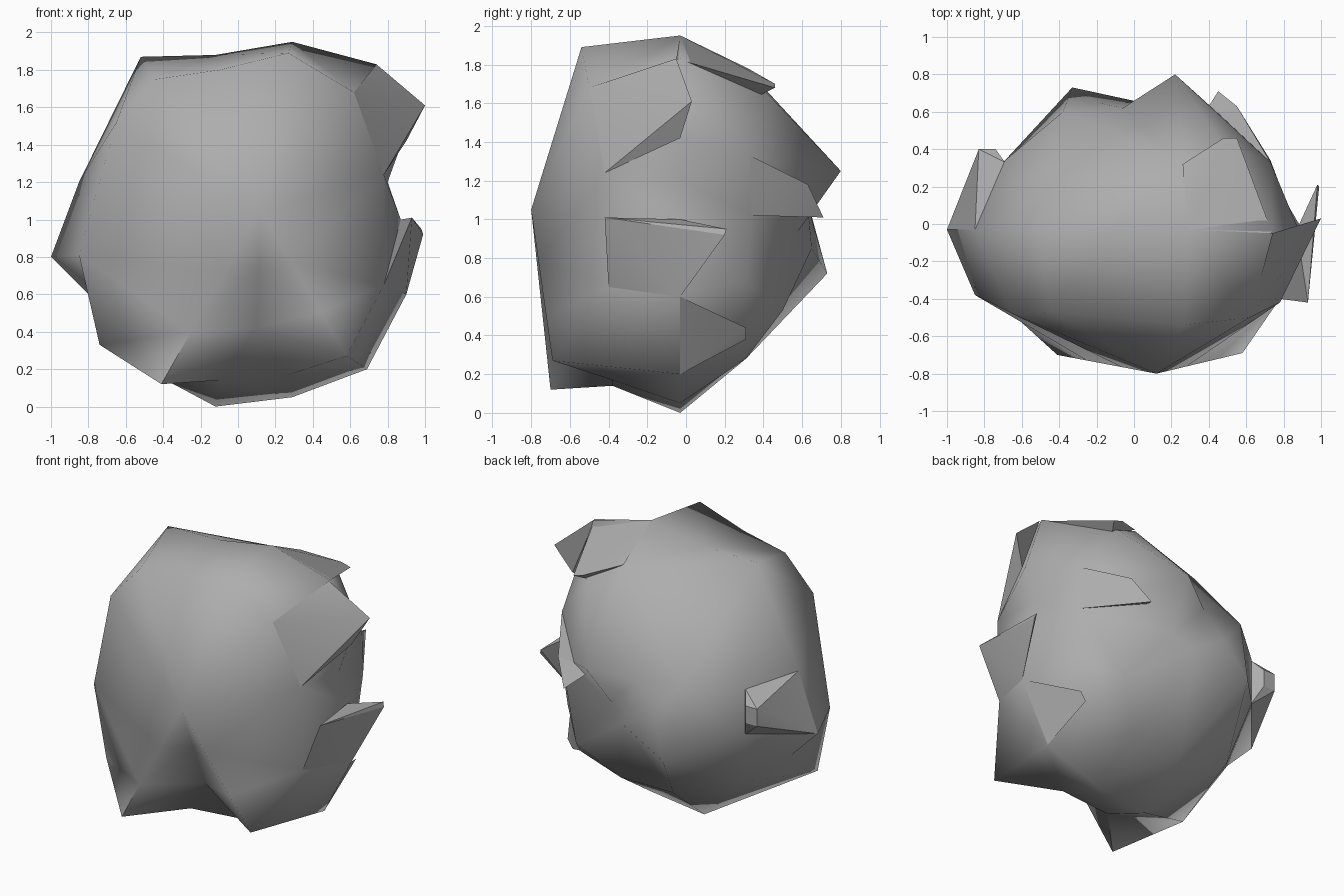
import bpy, bmesh, math
from mathutils import Vector

if "Cube" in bpy.data.objects:
    bpy.data.objects.remove(bpy.data.objects["Cube"])

CORE = Vector((0, -0.02, 0.95))
STONE = bpy.data.materials.new("stone_grey")
STONE.diffuse_color = (.42, .42, .42, 1)
STONE.use_nodes = True
STONE.node_tree.nodes["Principled BSDF"].inputs["Base Color"].default_value = STONE.diffuse_color


def finish(bm, name, angle):
    bmesh.ops.recalc_face_normals(bm, faces=bm.faces[:])
    me = bpy.data.meshes.new(name)
    bm.to_mesh(me)
    bm.free()
    me.materials.append(STONE)
    ob = bpy.data.objects.new(name, me)
    bpy.context.collection.objects.link(ob)
    bpy.ops.object.select_all(action='DESELECT')
    ob.select_set(True)
    bpy.context.view_layer.objects.active = ob
    bpy.ops.object.shade_smooth_by_angle(angle=math.radians(angle))
    return ob


def hull(bm):
    out = bmesh.ops.convex_hull(bm, input=bm.verts[:])
    loose = [g for g in out["geom_interior"] if isinstance(g, bmesh.types.BMVert)]
    bmesh.ops.delete(bm, geom=loose, context='VERTS')


def wrapped(name, points):
    """Skin the points as seen from the core, which allows dents."""
    bm = bmesh.new()
    real = {}
    for p in points:
        v = bm.verts.new(CORE + (Vector(p) - CORE).normalized())
        real[v] = Vector(p)
    hull(bm)
    for v in bm.verts:
        v.co = real[v]
    return finish(bm, name, 75)


def spur(name, points):
    bm = bmesh.new()
    for p in points:
        bm.verts.new(p)
    hull(bm)
    return finish(bm, name, 30)


# Front face with two feet
apex, foot_l, foot_r = (.12, -.8, 1.05), (-.41, -.7, .12), (.58, -.69, .27)
front = [apex, foot_l, foot_r, (-.1, -.38, .14), (.27, -.38, .17),
         (-.85, -.38, .81), (-.74, -.4, .33), (-.65, -.48, 1.52),
         (-.44, -.47, 1.75), (-.1, -.5, 1.8), (.27, -.54, 1.89), (.62, -.5, 1.68),
         (.78, -.42, 1.24), (.78, -.4, .65)]

# Legs running from the apex to the feet, and the arched hollow between them
for end in (foot_l, foot_r, (.09, -.38, .15)):
    front += [tuple(Vector(apex).lerp(Vector(end), t)) for t in (.35, .7)]

# Outline through the middle
middle = [(x, -.03, z) for x, z in (
    (-1, .8), (-.8, .6), (-.12, 0), (.29, .05), (.69, .2), (.9, .6), (.87, 1.0),
    (.8, 1.2), (.88, 1.42), (.74, 1.83), (.29, 1.95), (-.12, 1.88), (-.52, 1.87),
    (-.85, 1.2))]

# Back face: rim and rib around a hollow
back = [(.48, .42, 1.65), (.26, .32, 1.77), (.22, .8, 1.25), (-.06, .62, 1.18),
        (-.38, .6, 1.2), (-.2, .65, 1.0), (-.33, .73, .72), (.17, .58, .94),
        (.04, .65, .85), (.73, .33, 1.33), (.73, .34, 1.02), (.7, .31, .68),
        (.6, .31, .38), (.5, .5, .53), (.29, .31, .28), (-.12, .31, .28),
        (-.6, .2, .44), (-.69, .34, 1.17), (-.69, .34, .85)]

wrapped("rock_body", front + middle + back)

# Blunt spur on the left
spur("left_spur", [(-.85, -.03, 1.2), (-1, -.03, .8), (-.69, .33, 1.17), (-.69, .33, .85)]
     + [(x, .4, z) for x in (-.83, -.74) for z in (.97, 1.09)])

# Spurs down the right side
spur("upper_right_spur", [(.62, -.5, 1.68), (.78, -.42, 1.24), (1, .03, 1.61),
                          (.74, -.05, 1.83), (.9, -.03, 1.42)])
spur("right_ledge", [(.93, -.42, 1.01), (.78, -.4, .65), (.9, -.03, .6), (.87, -.03, 1.0),
                     (.98, .21, .95), (.99, .2, .92)])
spur("lower_right_spur", [(.9, -.03, .6), (.69, -.03, .2), (.7, .31, .44), (.66, .31, .38)])

# Crest overhang and the knob at the back right
spur("crest_spur", [(.29, -.03, 1.95), (.74, -.05, 1.83), (.26, .32, 1.78),
                    (.48, .46, 1.7), (.55, .46, 1.68), (.5, .38, 1.64)])
spur("back_knob", [(.73, .33, 1.33), (.73, .34, 1.02), (.55, .63, 1.18), (.45, .71, 1.01),
                   (.35, .55, 1.1)])
